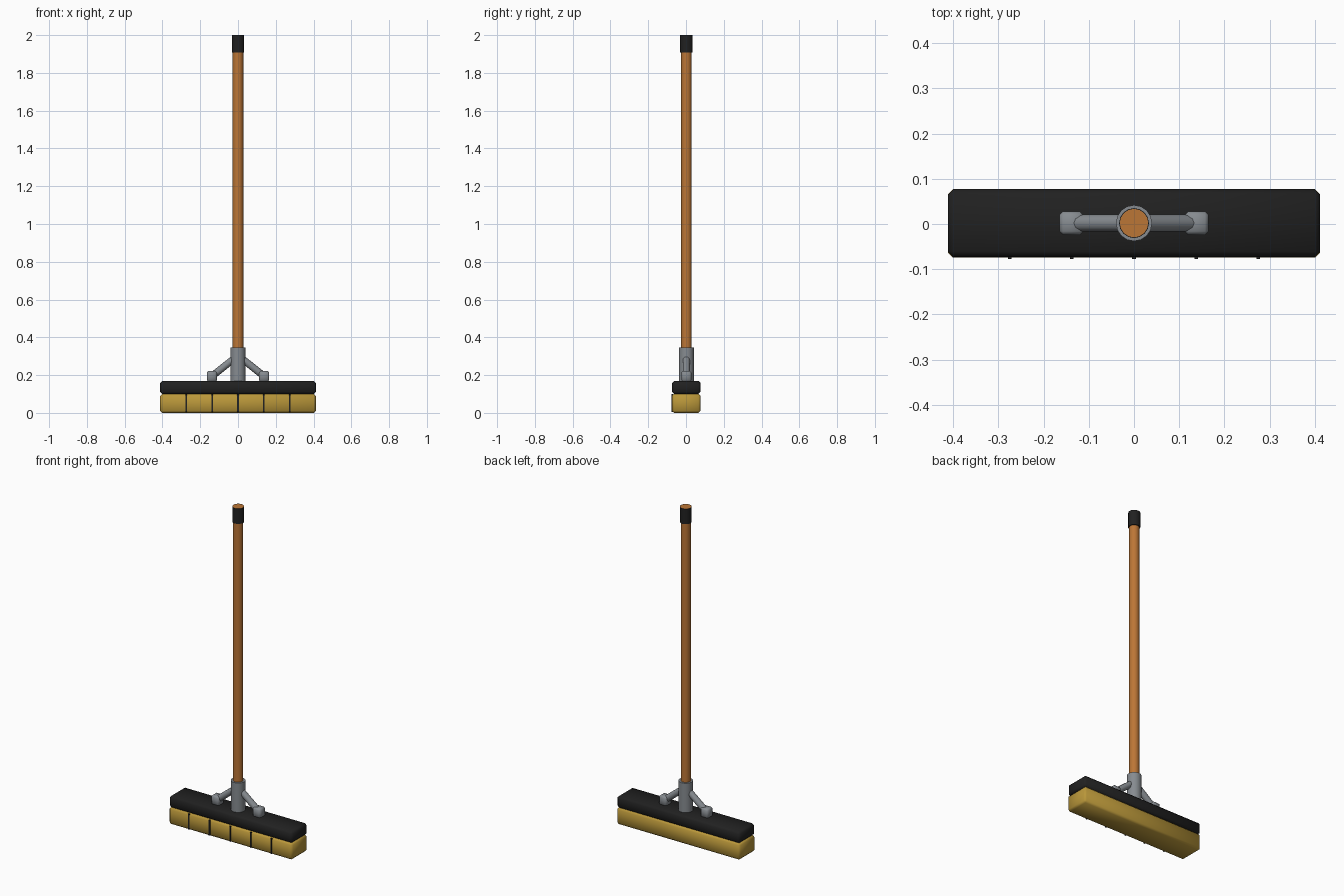
import bpy, bmesh, math
from mathutils import Vector

cube = bpy.data.objects.get("Cube")
if cube:
    bpy.data.objects.remove(cube, do_unlink=True)

YC = 0.002  # depth of the broom's centre line


def material(name, rgb, roughness=0.6):
    m = bpy.data.materials.new(name)
    m.use_nodes = True
    m.diffuse_color = (*rgb, 1)
    node = m.node_tree.nodes["Principled BSDF"]
    node.inputs["Base Color"].default_value = (*rgb, 1)
    node.inputs["Roughness"].default_value = roughness
    return m


wood = material("orange wood", (0.50, 0.18, 0.037))
black = material("black rubber", (0.015, 0.015, 0.015))
grey = material("grey metal", (0.24, 0.26, 0.28))
yellow = material("yellow bristle", (0.49, 0.31, 0.042))


def finish(bm, name, mats, smooth=40):
    bmesh.ops.recalc_face_normals(bm, faces=bm.faces)
    mesh = bpy.data.meshes.new(name)
    bm.to_mesh(mesh)
    bm.free()
    ob = bpy.data.objects.new(name, mesh)
    bpy.context.collection.objects.link(ob)
    for m in mats:
        mesh.materials.append(m)
    bpy.ops.object.select_all(action="DESELECT")
    bpy.context.view_layer.objects.active = ob
    ob.select_set(True)
    if smooth:
        bpy.ops.object.shade_smooth_by_angle(angle=math.radians(smooth))
    return ob


def box(name, lo, hi, mat, bevel=0, smooth=0):
    bm = bmesh.new()
    bmesh.ops.create_cube(bm, size=1)
    lo, hi = Vector(lo), Vector(hi)
    for v in bm.verts:
        v.co = (lo + hi) / 2 + v.co * (hi - lo)
    if bevel:
        bmesh.ops.bevel(bm, geom=bm.edges[:], offset=bevel, segments=1,
                        affect="EDGES", clamp_overlap=True)
    return finish(bm, name, [mat], smooth)


def rod(name, a, b, r, mat, sides=16, cap=None, rim=0):
    """Cylinder from a to b; cap is an optional material inset into the top face."""
    a, b = Vector(a), Vector(b)
    bm = bmesh.new()
    bmesh.ops.create_cone(bm, cap_ends=True, segments=sides, radius1=r, radius2=r,
                          depth=(b - a).length)
    if cap:
        top = max(bm.faces, key=lambda f: f.calc_center_median().z)
        bmesh.ops.inset_region(bm, faces=[top], thickness=rim)
        top.material_index = 1
    turn = (b - a).to_track_quat("Z", "Y")
    for v in bm.verts:
        v.co = turn @ v.co + (a + b) / 2
    return finish(bm, name, [mat] + ([cap] if cap else []))


# Head: bristles below a dark block
box("bristles", (-0.412, YC - 0.076, 0), (0.412, YC + 0.075, 0.101), yellow, 0.011, 60)
box("head_block", (-0.412, YC - 0.075, 0.099), (0.412, YC + 0.075, 0.17), black, 0.012, 60)

# Dark dividers on the front of the bristles
for i in range(-2, 3):
    x = i * 0.1375
    box(f"bristle_divider_{i + 3}", (x - 0.004, -0.077, 0.005),
        (x + 0.004, -0.070, 0.099), black)

# Handle, grip and socket
rod("handle", (0, YC, 0.25), (0, YC, 1.95), 0.028, wood)
rod("grip", (0, YC, 1.908), (0, YC, 2.0), 0.033, black, cap=wood, rim=0.0015)
rod("socket", (0, YC, 0.165), (0, YC, 0.347), 0.04, grey)

# Braces and their feet
for side, s in (("left", 1), ("right", -1)):
    rod(f"{side}_brace", (s * 0.02, YC, 0.288), (s * 0.143, YC, 0.19), 0.019, grey, 12)
    x0, x1 = sorted((s * 0.112, s * 0.165))
    box(f"{side}_brace_foot", (x0, YC - 0.026, 0.165), (x1, YC + 0.026, 0.222),
        grey, 0.008, 60)
